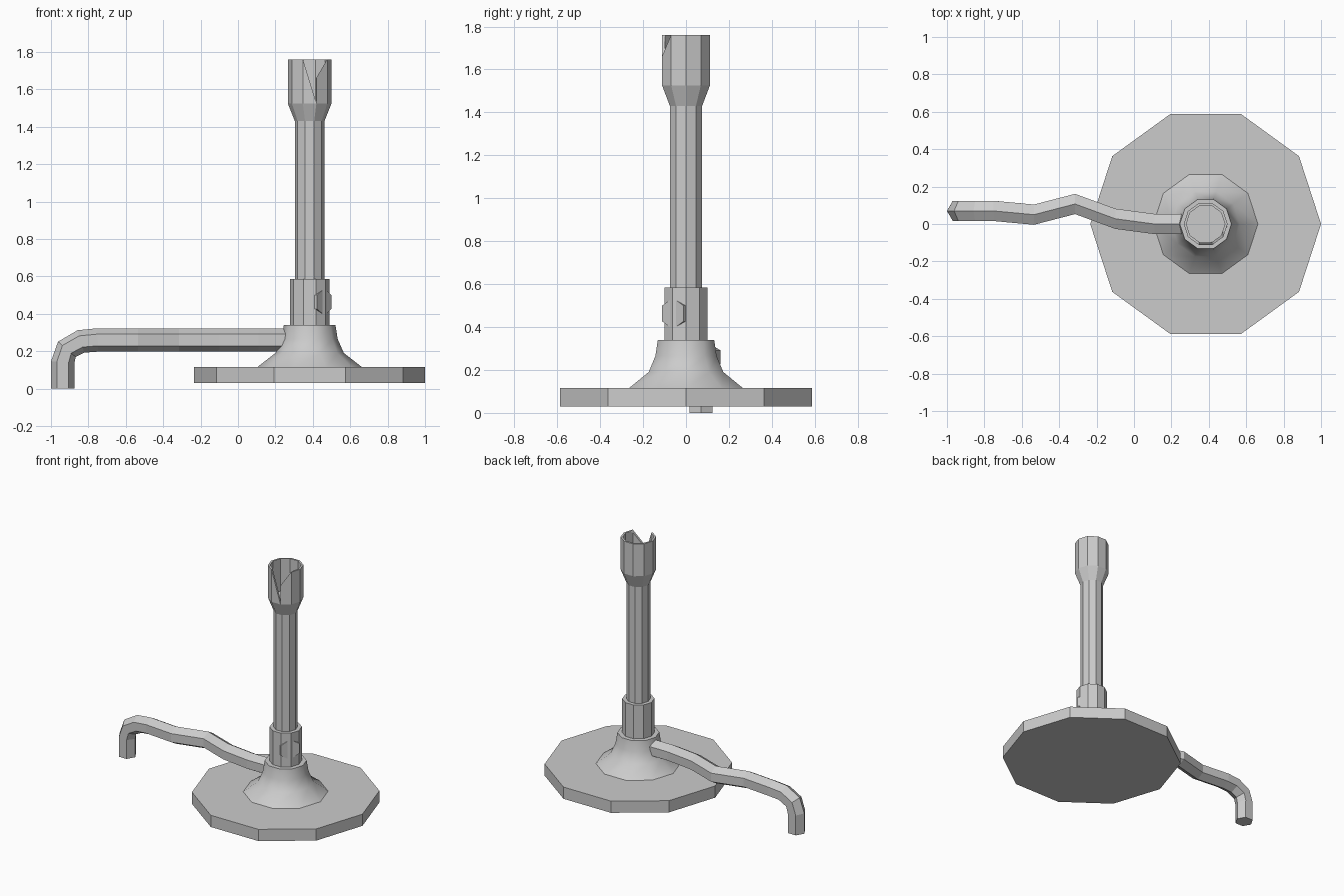
import bpy, bmesh, math
from mathutils import Vector, Matrix

if "Cube" in bpy.data.objects:
    bpy.data.objects.remove(bpy.data.objects["Cube"])

CX = 0.383   # x of the burner axis
SIDES = 10


def finish(name, bm):
    bmesh.ops.recalc_face_normals(bm, faces=bm.faces[:])
    me = bpy.data.meshes.new(name)
    bm.to_mesh(me)
    bm.free()
    ob = bpy.data.objects.new(name, me)
    bpy.context.collection.objects.link(ob)
    return ob


def skin(name, rings):
    """Join equal-sized rings of points into a closed, capped solid."""
    bm = bmesh.new()
    loops = [[bm.verts.new(p) for p in ring] for ring in rings]
    n = len(loops[0])
    for a, b in zip(loops, loops[1:]):
        for i in range(n):
            j = (i + 1) % n
            bm.faces.new((a[i], a[j], b[j], b[i]))
    bm.faces.new(loops[0])
    bm.faces.new(loops[-1])
    return finish(name, bm)


def lathe(name, profile):
    step = math.tau / SIDES
    return skin(name, [[(CX + r * math.cos(i * step), r * math.sin(i * step), z)
                        for i in range(SIDES)] for r, z in profile])


# Foot plate, flared foot and collar
lathe("base_plate", [(0.617, 0.03), (0.617, 0.115)])
foot = lathe("flared_foot", [(0.282, 0.113), (0.183, 0.19), (0.15, 0.265), (0.138, 0.34)])
lathe("collar", [(0.106, 0.33), (0.106, 0.585)])

# Barrel with a flared, hollow mouth
barrel = lathe("barrel", [(0.079, 0.5), (0.079, 1.43), (0.117, 1.525),
                          (0.117, 1.76), (0.103, 1.76), (0.103, 1.525)])

# Uneven notch cut in the front of the mouth
notch = [(0.344, 1.77), (0.418, 1.53), (0.418, 1.66), (0.482, 1.77)]
cutter = skin("notch_cutter", [[(x, y, z) for x, z in notch] for y in (-0.3, -0.04)])
cutter.hide_render = True
cutter.hide_viewport = True
mod = barrel.modifiers.new("notch", 'BOOLEAN')
mod.operation = 'DIFFERENCE'
mod.solver = 'EXACT'
mod.object = cutter

# Hexagonal air valve on the collar
bm = bmesh.new()
ang = math.radians(-38)
place = (Matrix.Translation((CX + 0.075 * math.cos(ang), 0.075 * math.sin(ang), 0.463))
         @ Matrix.Rotation(ang, 4, 'Z') @ Matrix.Rotation(math.pi / 2, 4, 'Y'))
bmesh.ops.create_cone(bm, cap_ends=True, segments=6, radius1=0.073, radius2=0.073,
                      depth=0.05, matrix=place @ Matrix.Rotation(math.pi / 2, 4, 'Z'))
# keep one corner of the hexagon pointing straight up
top = max(bm.verts, key=lambda v: v.co.z).co.z
if top < 0.463 + 0.07:
    bmesh.ops.rotate(bm, verts=bm.verts[:], cent=place.translation,
                     matrix=Matrix.Rotation(math.pi / 6, 3, Vector((math.cos(ang), math.sin(ang), 0))))
finish("air_valve", bm)

# Gas hose: hexagonal section swept along the bent path
path = [Vector(p) for p in [
    (-0.9375, 0.07, 0), (-0.9375, 0.07, 0.14), (-0.915, 0.07, 0.21), (-0.84, 0.07, 0.252),
    (-0.75, 0.07, 0.26), (-0.535, 0.05, 0.26), (-0.315, 0.107, 0.26), (-0.1, 0.028, 0.26),
    (0.11, 0, 0.26), (0.33, 0, 0.26)]]
rings = []
for i, p in enumerate(path):
    t = path[min(i + 1, len(path) - 1)] - path[max(i - 1, 0)]
    t.y = 0
    t.normalize()
    up, side = Vector((-t.z, 0, t.x)), Vector((0, 1, 0))
    rings.append([p + 0.0625 * (math.cos(k * math.pi / 3) * up + math.sin(k * math.pi / 3) * side)
                  for k in range(6)])
lower = min(p.x for p in rings[1])
for p in rings[0]:
    p.z = 0
for p in rings[1]:
    p.x = max(p.x, -1.0)
skin("gas_hose", rings)

# Soft shading on the flared foot only
bpy.ops.object.select_all(action='DESELECT')
foot.select_set(True)
bpy.context.view_layer.objects.active = foot
bpy.ops.object.shade_smooth_by_angle(angle=math.radians(40))
